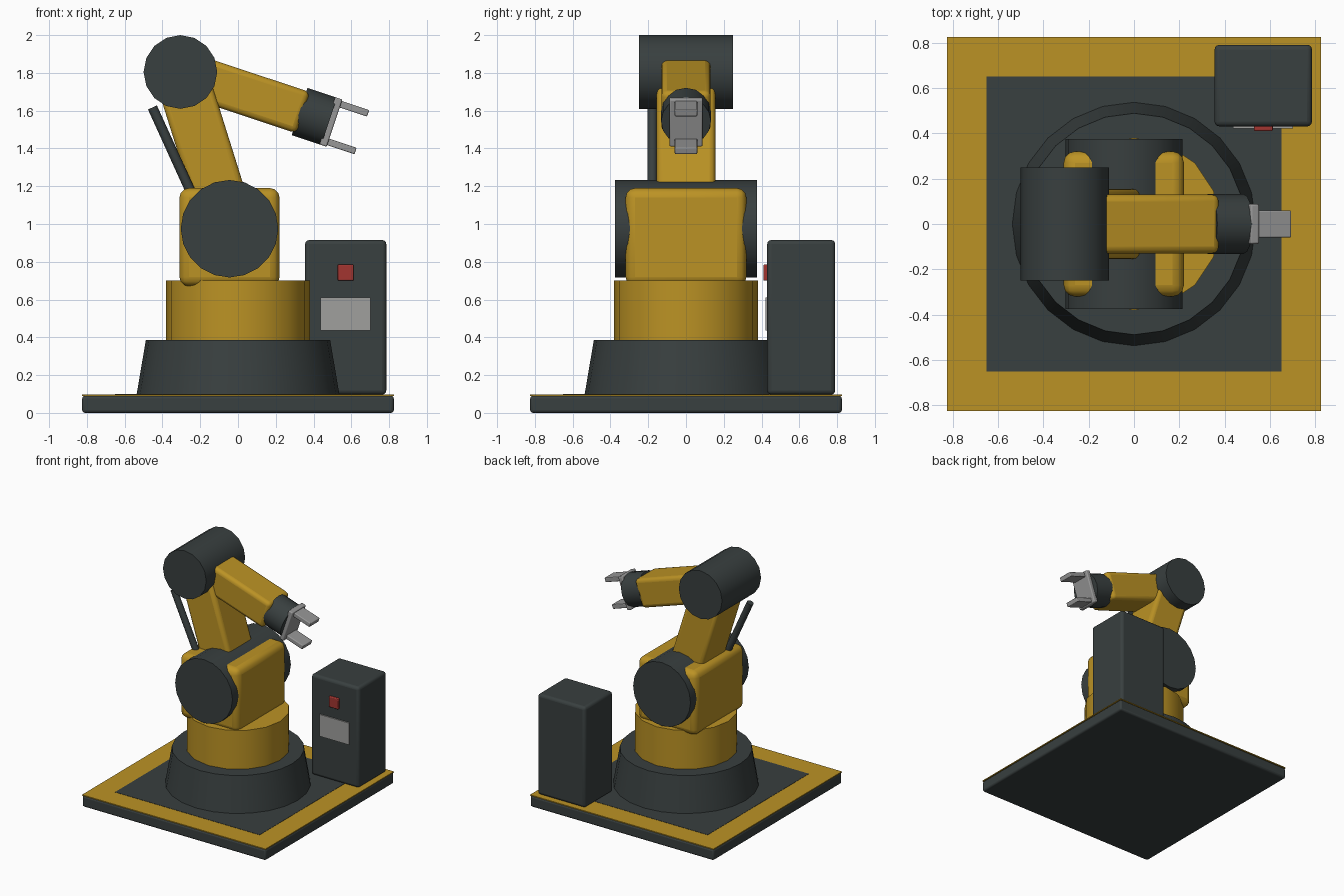
import bpy
from math import atan2, radians
from mathutils import Matrix, Vector

cube = bpy.data.objects.get("Cube")
if cube:
    bpy.data.objects.remove(cube, do_unlink=True)


def material(name, rgb):
    m = bpy.data.materials.new(name)
    m.use_nodes = True
    m.diffuse_color = (*rgb, 1)
    m.node_tree.nodes["Principled BSDF"].inputs["Base Color"].default_value = (*rgb, 1)
    return m


YELLOW = material("machine yellow", (0.50, 0.29, 0.018))
DARK = material("dark slate", (0.040, 0.050, 0.050))
GREY = material("steel grey", (0.31, 0.31, 0.31))
PANEL = material("panel grey", (0.35, 0.35, 0.34))
RED = material("button red", (0.36, 0.036, 0.030))


def finish(name, mat, bevel=0.0):
    ob = bpy.context.object
    ob.name = ob.data.name = name
    ob.data.materials.append(mat)
    if bevel:
        mod = ob.modifiers.new("Rounded edges", "BEVEL")
        mod.width, mod.segments = bevel, 3
    bpy.ops.object.shade_smooth_by_angle(angle=radians(35))
    return ob


def box(name, mat, lo, hi, bevel=0.0, frame=None):
    """Box between two corners, optionally placed in a tilted frame."""
    lo, hi = Vector(lo), Vector(hi)
    bpy.ops.mesh.primitive_cube_add(size=1)
    ob = bpy.context.object
    ob.data.transform(Matrix.Translation((lo + hi) / 2) @ Matrix.Diagonal((*(hi - lo), 1)))
    if frame:
        ob.matrix_world = frame
    return finish(name, mat, bevel)


def drum(name, mat, r1, r2, z0, z1, sides, frame=None):
    """Cylinder or cone along the local z axis."""
    bpy.ops.mesh.primitive_cone_add(vertices=sides, radius1=r1, radius2=r2, depth=z1 - z0)
    ob = bpy.context.object
    ob.data.transform(Matrix.Translation((0, 0, (z0 + z1) / 2)))
    if frame:
        ob.matrix_world = frame
    return finish(name, mat)


def link_frame(start, end):
    """Frame at start with its z axis pointing to end, tilted about y."""
    d = Vector(end) - Vector(start)
    return Matrix.Translation(start) @ Matrix.Rotation(atan2(d.x, d.z), 4, "Y"), d.length


# Floor plate with a yellow border
box("floor_plate", DARK, (-0.825, -0.825, 0), (0.825, 0.825, 0.09), 0.015)
box("floor_border", YELLOW, (-0.825, -0.825, 0.09), (0.825, 0.825, 0.097))
box("floor_inlay", DARK, (-0.65, -0.65, 0.092), (0.65, 0.65, 0.099))

# Pedestal and turntable
drum("pedestal", DARK, 0.538, 0.488, 0.09, 0.385, 24)
drum("turntable", YELLOW, 0.38, 0.38, 0.38, 0.70, 16)

# Shoulder
shoulder = Vector((-0.045, 0, 0.975))
elbow = Vector((-0.305, 0, 1.805))
wrist = Vector((0.345, 0, 1.589))
across = Matrix.Rotation(radians(90), 4, "X")
box("shoulder_housing", YELLOW, (-0.31, -0.32, 0.67), (0.22, 0.32, 1.19), 0.05)
drum("shoulder_drum", DARK, 0.258, 0.258, -0.375, 0.375, 20, Matrix.Translation(shoulder) @ across)

# Upper arm, elbow and side strut
frame, length = link_frame(shoulder, elbow)
box("upper_arm", YELLOW, (-0.14, -0.155, 0), (0.14, 0.155, length), 0.03, frame)
drum("elbow_drum", DARK, 0.195, 0.195, -0.25, 0.25, 16, Matrix.Translation(elbow) @ across)
frame, length = link_frame((-0.20, -0.178, 1.06), (-0.453, -0.178, 1.617))
drum("side_strut", DARK, 0.026, 0.026, 0, length, 12, frame)

# Forearm and wrist
frame, length = link_frame(elbow, wrist)
box("forearm", YELLOW, (-0.115, -0.13, 0), (0.115, 0.13, length), 0.03, frame)
drum("wrist", DARK, 0.132, 0.132, length - 0.02, length + 0.145, 16, frame)

# Gripper
palm = length + 0.135
box("gripper_palm", GREY, (-0.132, -0.088, palm), (0.132, 0.088, palm + 0.04), 0.008, frame)
for name, side in (("upper_finger", -1), ("lower_finger", 1)):
    x = side * 0.105
    box(name, GREY, (x - 0.018, -0.06, palm + 0.03), (x + 0.018, 0.06, palm + 0.192), 0.006, frame)

# Control cabinet with panel and button
box("control_cabinet", DARK, (0.355, 0.43, 0.097), (0.785, 0.79, 0.915), 0.022)
box("cabinet_panel", PANEL, (0.437, 0.42, 0.435), (0.702, 0.44, 0.612))
box("stop_button", RED, (0.528, 0.41, 0.70), (0.612, 0.44, 0.786), 0.006)
